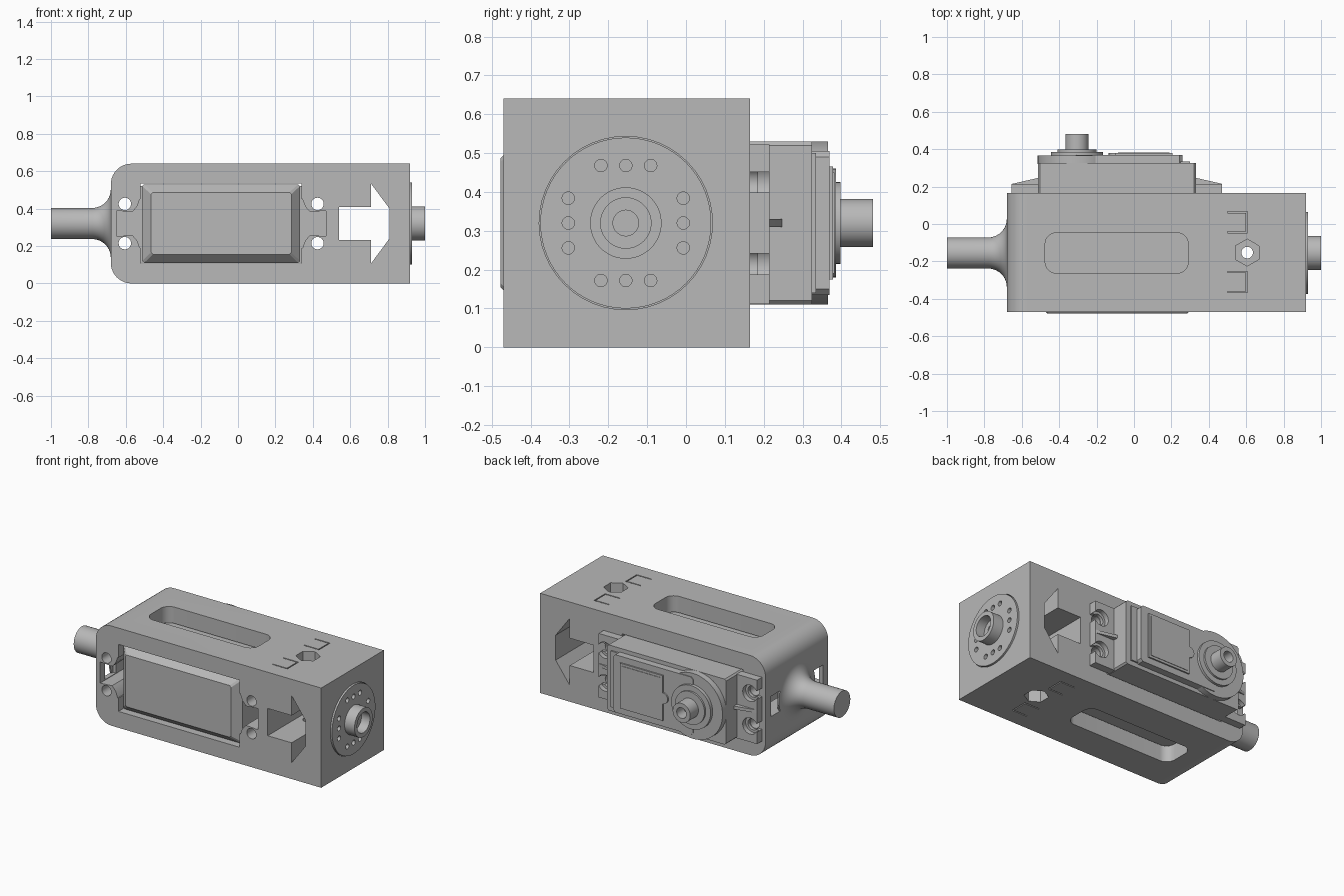
import bpy
import bmesh
from math import cos, sin, pi, radians

if "Cube" in bpy.data.objects:
    bpy.data.objects.remove(bpy.data.objects["Cube"], do_unlink=True)

grey = bpy.data.materials.new("plain grey")
grey.use_nodes = True
colour = (0.48, 0.48, 0.48, 1)
grey.diffuse_color = colour
grey.node_tree.nodes["Principled BSDF"].inputs["Base Color"].default_value = colour

AXIS_Y, AXIS_Z = -0.155, 0.32      # main rotation axis of the housing
MID_X = -0.09                      # middle of the motor
PLACE = {"x": lambda t, u, v: (t, u, v),
         "y": lambda t, u, v: (u, t, v),
         "z": lambda t, u, v: (u, v, t)}


def loft(name, axis, sections):
    """Skin a row of (position, outline) sections along an axis and cap the ends."""
    bm = bmesh.new()
    rings = [[bm.verts.new(PLACE[axis](t, u, v)) for u, v in pts] for t, pts in sections]
    for a, b in zip(rings, rings[1:]):
        for i in range(len(a)):
            j = (i + 1) % len(a)
            bm.faces.new((a[i], a[j], b[j], b[i]))
    bm.faces.new(rings[0])
    bm.faces.new(rings[-1])
    bmesh.ops.recalc_face_normals(bm, faces=bm.faces)
    mesh = bpy.data.meshes.new(name)
    bm.to_mesh(mesh)
    bm.free()
    mesh.materials.append(grey)
    obj = bpy.data.objects.new(name, mesh)
    bpy.context.collection.objects.link(obj)
    return obj


def prism(name, axis, pts, a, b):
    return loft(name, axis, [(a, pts), (b, pts)])


def lathe(name, axis, u, v, profile, n=48):
    return loft(name, axis, [(t, circle(u, v, r, n)) for t, r in profile])


def circle(u, v, r, n=48, phase=0.0):
    return [(u + r * cos(phase + 2 * pi * i / n), v + r * sin(phase + 2 * pi * i / n))
            for i in range(n)]


def rect(u0, u1, v0, v1):
    return [(u0, v0), (u1, v0), (u1, v1), (u0, v1)]


def clipped(u0, u1, v0, v1, c):
    return [(u0 + c, v0), (u1 - c, v0), (u1, v0 + c), (u1, v1 - c),
            (u1 - c, v1), (u0 + c, v1), (u0, v1 - c), (u0, v0 + c)]


def rounded(u0, u1, v0, v1, r, n=10):
    pts = []
    for k, (u, v) in enumerate([(u1 - r, v1 - r), (u0 + r, v1 - r),
                                (u0 + r, v0 + r), (u1 - r, v0 + r)]):
        pts += [(u + r * cos(pi / 2 * (k + i / n)), v + r * sin(pi / 2 * (k + i / n)))
                for i in range(n + 1)]
    return pts


def cut(obj, cutters):
    for c in cutters:
        mod = obj.modifiers.new("cut", "BOOLEAN")
        mod.operation, mod.solver, mod.object = "DIFFERENCE", "EXACT", c
        deps = bpy.context.evaluated_depsgraph_get()
        mesh = bpy.data.meshes.new_from_object(obj.evaluated_get(deps))
        obj.modifiers.clear()
        obj.data = mesh
        bpy.data.objects.remove(c, do_unlink=True)


# Housing block, rounded on its two left edges
arcs = [[(-0.57 + 0.11 * cos(radians(s + 9 * i)), z + 0.11 * sin(radians(s + 9 * i)))
         for i in range(11)] for s, z in ((90, 0.53), (180, 0.11))]
outline = [(0.92, 0), (0.92, 0.64)] + arcs[0] + arcs[1]
housing = prism("housing", "y", outline, -0.47, 0.165)

tools = [prism("cutter", "y", rect(-0.52, 0.34, 0.105, 0.535), -0.6, 0.3)]
# Slots and screw holes on both sides of the motor window
half = [(0.24, 0.13), (0.435, 0.13), (0.45, 0.09), (0.48, 0.065), (0.56, 0.065)]
for side in (-1, 1):
    shape = [(0.2, 0.13), (0.435, 0.13), (0.45, 0.09), (0.475, 0.062), (0.56, 0.068)]
    shape += [(x, -z) for x, z in reversed(shape)]
    tools.append(prism("cutter", "y", [(MID_X + side * x, AXIS_Z + z) for x, z in shape], -0.61, 0.31))
    for dz in (-0.105, 0.105):
        tools.append(prism("cutter", "y", circle(MID_X + side * 0.515, AXIS_Z + dz, 0.033), -0.6, 0.3))
    # Small openings in the left wall
    y = AXIS_Y + side * 0.21
    tools.append(prism("cutter", "x", rect(y - 0.055, y + 0.055, 0.255, 0.385), -0.8, -0.6))

# Arrow opening through the block
upper = [(0.54, 0.0875), (0.71, 0.0875), (0.71, 0.215), (0.81, 0.08)]
arrow = upper + [(x, -z) for x, z in reversed(upper)]
tools.append(prism("cutter", "y", [(x, AXIS_Z + z) for x, z in arrow], -0.6, 0.3))

# Long slots, nut pockets and thin bracket grooves, top and bottom
for a, b, groove in ((0.7, 0.5, 0.6), (-0.1, 0.14, 0.04)):
    tools.append(prism("cutter", "z", rounded(-0.475, 0.29, -0.263, -0.047, 0.06), a, b))
    tools.append(prism("cutter", "z", circle(0.605, -0.153, 0.072, 6, pi / 2), a, 0.32 + (0.22 if a > 0 else -0.22)))
    for y in (0.01, -0.31):
        u_shape = [(0.5, y + 0.057), (0.607, y + 0.057), (0.607, y - 0.057), (0.5, y - 0.057),
                   (0.5, y - 0.05), (0.6, y - 0.05), (0.6, y + 0.05), (0.5, y + 0.05)]
        tools.append(prism("cutter", "z", u_shape, a, groove))
tools.append(prism("cutter", "z", circle(0.605, -0.153, 0.031), -0.1, 0.7))
tools.append(prism("cutter", "x", circle(AXIS_Y, AXIS_Z, 0.223), 0.86, 1.1))
cut(housing, tools)

# Left axle with a flared foot
flare = [(-0.78 + 0.1 * sin(pi / 2 * i / 10), 0.183 - 0.1 * cos(pi / 2 * i / 10)) for i in range(11)]
lathe("left_axle", "x", AXIS_Y, AXIS_Z, [(-1, 0.083)] + flare + [(-0.67, 0.183)])

# Right drive disc with its ring of holes
disc = prism("drive_disc", "x", circle(AXIS_Y, AXIS_Z, 0.22, 64), 0.855, 0.93)
tools = []
for along in (-0.064, 0, 0.064):
    for away in (-0.148, 0.148):
        for dy, dz in ((along, away), (away, along)):
            tools.append(prism("cutter", "x", circle(AXIS_Y + dy, AXIS_Z + dz, 0.016, 20), 0.88, 1))
tools.append(prism("cutter", "x", circle(AXIS_Y, AXIS_Z, 0.08), 0.88, 1))
cut(disc, tools)
lathe("drive_hub", "x", AXIS_Y, AXIS_Z, [(0.87, 0.092), (1, 0.092), (1, 0.065), (0.94, 0.065),
                                         (0.94, 0.033), (0.89, 0.033)])

# Motor body with a chamfered front end
loft("motor_body", "y", [(-0.478, clipped(-0.465, 0.285, 0.155, 0.487, 0.01)),
                         (-0.43, clipped(-0.512, 0.332, 0.11, 0.53, 0.01)),
                         (0.325, clipped(-0.512, 0.332, 0.11, 0.53, 0.01))])

# Mounting flange with open screw slots
flange = prism("motor_flange", "y", rect(-0.655, 0.47, 0.112, 0.522), 0.165, 0.215)
tools = []
for side in (-1, 1):
    x = MID_X + side * 0.515
    end = x + side * 0.1
    for dz in (-0.105, 0.105):
        z = AXIS_Z + dz
        tools.append(prism("cutter", "y", rect(min(x, end), max(x, end), z - 0.027, z + 0.027), 0.1, 0.3))
        tools.append(prism("cutter", "y", circle(x, z, 0.036), 0.11, 0.31))
        tools.append(prism("cutter", "y", circle(x, z, 0.052), 0.185, 0.32))
    # Sloping rib beside the body
    rib = [(MID_X + side * d, y) for d, y in ((0.4, 0.2), (0.56, 0.2), (0.56, 0.215), (0.42, 0.247), (0.4, 0.247))]
    prism("flange_rib", "z", rib, 0.31, 0.33)
cut(flange, tools)

# Gearbox cover: round end, flat cover and raised plate
SHAFT_X = -0.305
prism("gear_cover", "y", circle(SHAFT_X, AXIS_Z, 0.21, 64), 0.32, 0.365)
prism("flat_cover", "y", clipped(-0.31, 0.258, 0.135, 0.505, 0.015), 0.32, 0.37)
prism("cover_step", "y", rect(0.2, 0.3, 0.14, 0.5), 0.32, 0.335)
prism("raised_rim", "y", rect(-0.1, 0.205, 0.175, 0.465), 0.36, 0.379)
prism("raised_plate", "y", rect(-0.085, 0.19, 0.19, 0.45), 0.37, 0.382)
prism("plate_tab", "y", circle(-0.1, AXIS_Z, 0.035, 24), 0.36, 0.379)

# Output shaft on stepped rings
lathe("output_shaft", "y", SHAFT_X, AXIS_Z,
      [(0.35, 0.14), (0.386, 0.14), (0.386, 0.105), (0.398, 0.105), (0.398, 0.062),
       (0.482, 0.062), (0.482, 0.034), (0.41, 0.034)])

# Smooth the round walls and keep the corners sharp
bpy.ops.object.select_all(action="DESELECT")
for obj in bpy.context.collection.objects:
    if obj.type == "MESH" and obj.data.materials and obj.data.materials[0] == grey:
        obj.select_set(True)
        bpy.context.view_layer.objects.active = obj
bpy.ops.object.shade_smooth_by_angle(angle=radians(30))
